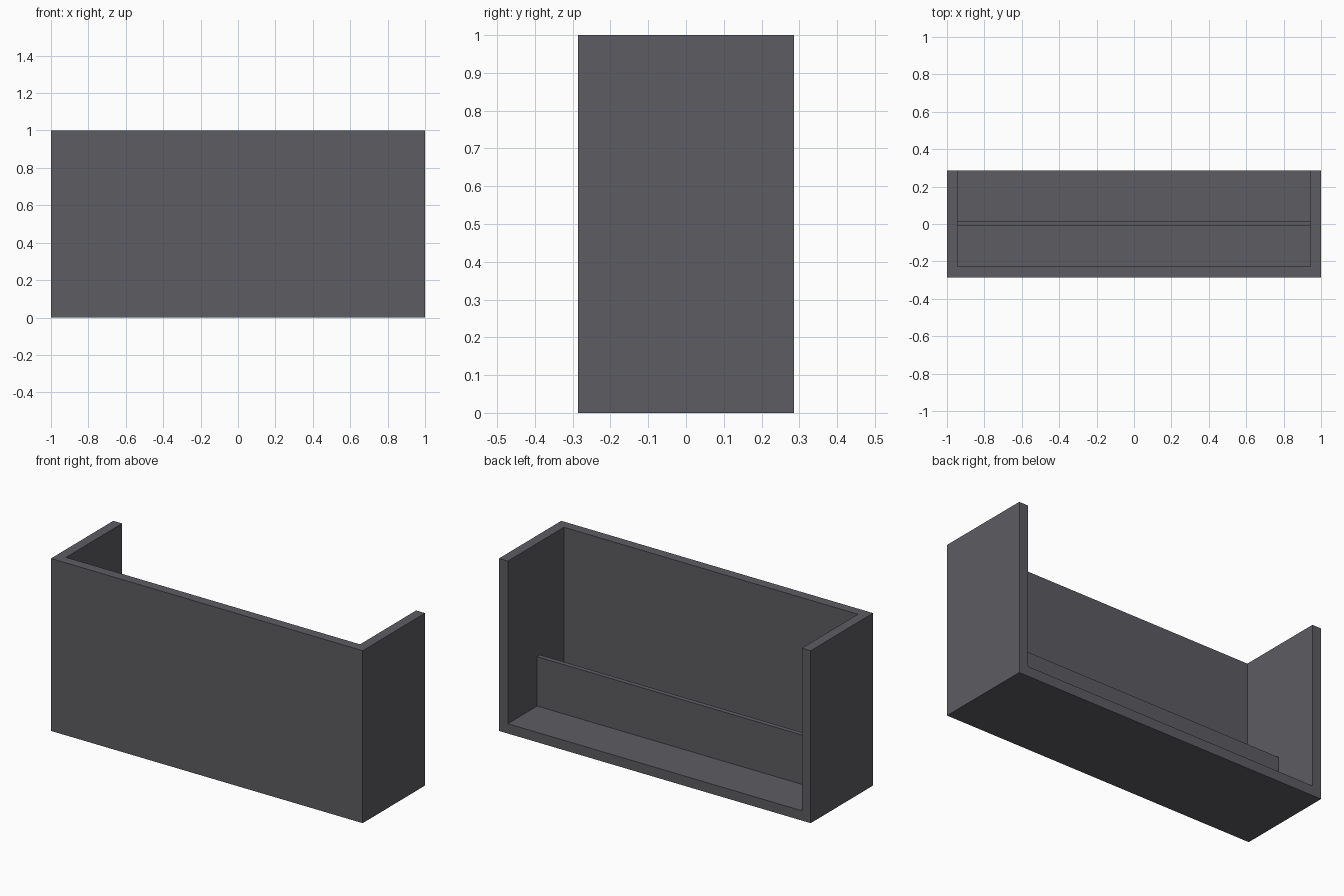
import bpy
from mathutils import Vector

if "Cube" in bpy.data.objects:
    bpy.data.objects.remove(bpy.data.objects["Cube"], do_unlink=True)

W, D, H = 2.0, 0.571, 1.0   # overall size
T = 0.057                   # panel thickness

# Single flat colour
grey = bpy.data.materials.new("dark_grey")
grey.use_nodes = True
colour = (0.11, 0.108, 0.122, 1)
grey.diffuse_color = colour
bsdf = next(n for n in grey.node_tree.nodes if n.type == 'BSDF_PRINCIPLED')
bsdf.inputs["Base Color"].default_value = colour
bsdf.inputs["Roughness"].default_value = 0.7


def box(name, low, high):
    """Box between two opposite corners."""
    low, high = Vector(low), Vector(high)
    bpy.ops.mesh.primitive_cube_add(size=1, location=(low + high) / 2)
    ob = bpy.context.object
    ob.name = ob.data.name = name
    ob.scale = high - low
    bpy.ops.object.transform_apply(location=False, rotation=False, scale=True)
    ob.data.materials.append(grey)
    return ob


# Counter shell: front, sides and floor, open at the top and back
shell = box("counter_shell", (-W / 2, -D / 2, 0), (W / 2, D / 2, H))
cavity = box("cavity_cutter", (-W / 2 + T, -D / 2 + T, T), (W / 2 - T, D, H * 2))
cavity.hide_render = True
cut = shell.modifiers.new("cavity", 'BOOLEAN')
cut.operation, cut.solver, cut.object = 'DIFFERENCE', 'EXACT', cavity
bpy.context.view_layer.objects.active = shell
bpy.ops.object.modifier_apply(modifier=cut.name)
bpy.data.objects.remove(cavity, do_unlink=True)

# Low divider standing on the floor between the sides
box("low_divider", (-W / 2 + T, -0.011, T), (W / 2 - T, 0.017, 0.343))
